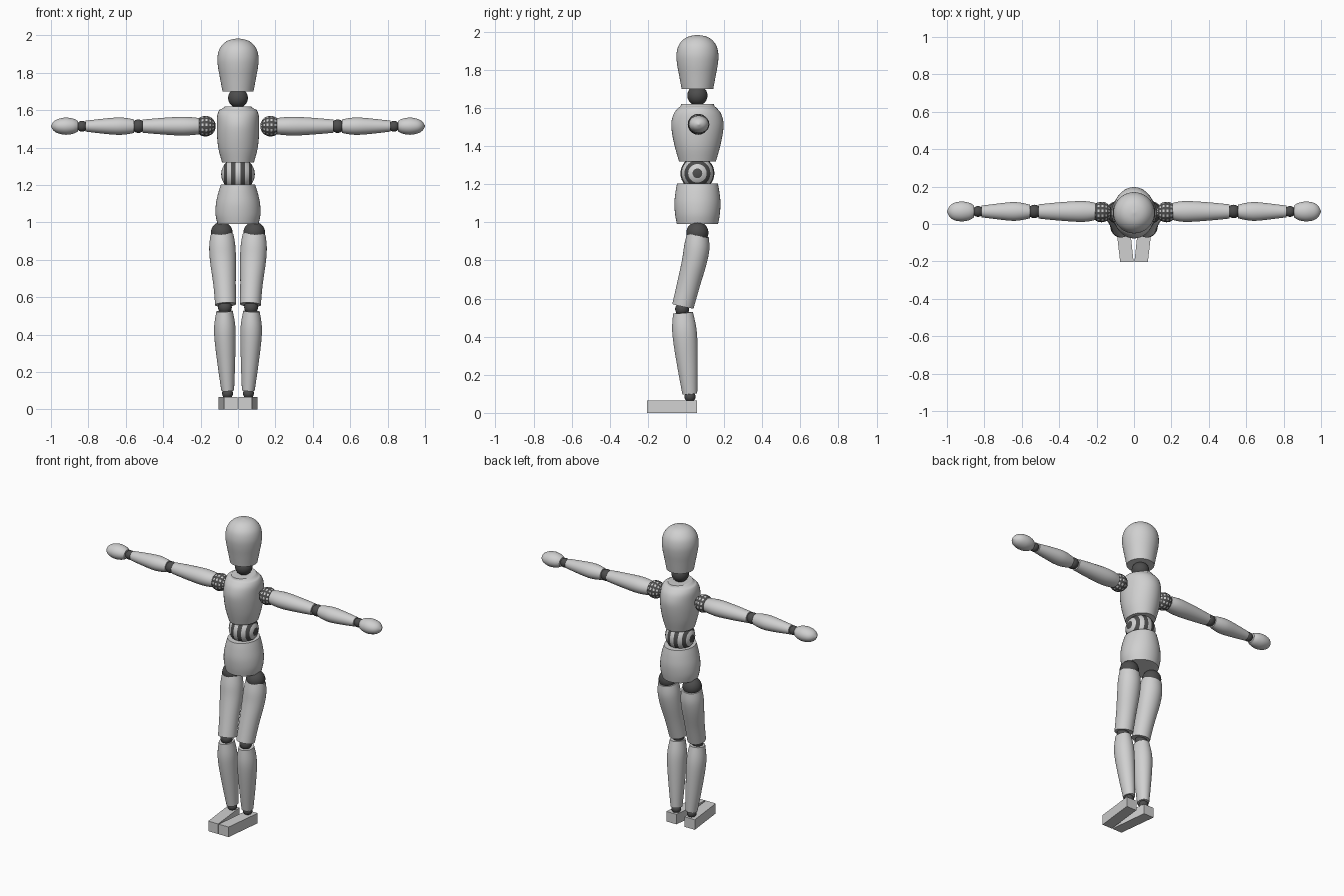
import bpy, bmesh, math
from mathutils import Vector, Matrix

if "Cube" in bpy.data.objects:
    bpy.data.objects.remove(bpy.data.objects["Cube"])


def material(name, v):
    m = bpy.data.materials.new(name)
    m.diffuse_color = (v, v, v, 1)
    m.use_nodes = True
    m.node_tree.nodes["Principled BSDF"].inputs["Base Color"].default_value = m.diffuse_color
    return m


LIGHT = material("light grey", 0.63)
DARK = material("dark grey", 0.075)


def finish(bm, name, mats, smooth=True):
    bmesh.ops.recalc_face_normals(bm, faces=bm.faces)
    me = bpy.data.meshes.new(name)
    bm.to_mesh(me)
    bm.free()
    ob = bpy.data.objects.new(name, me)
    bpy.context.collection.objects.link(ob)
    for m in mats:
        me.materials.append(m)
    if smooth:
        bpy.ops.object.select_all(action='DESELECT')
        ob.select_set(True)
        bpy.context.view_layer.objects.active = ob
        bpy.ops.object.shade_smooth_by_angle(angle=math.radians(40))
    return ob


def spline(a, b, c, d, t):
    return 0.5 * (2*b + (c-a)*t + (2*a-5*b+4*c-d)*t*t + (3*b-a-3*c+d)*t**3)


def turned(name, stations, segs=32, sub=4):
    """Turned wooden part through stations (x, y, z, radius_a, radius_b)."""
    p = [stations[0]] + list(stations) + [stations[-1]]
    rows = [[spline(*k, j / sub) for k in zip(*p[i:i+4])]
            for i in range(len(stations) - 1) for j in range(sub)]
    rows.append(list(stations[-1]))
    d = (Vector(stations[-1][:3]) - Vector(stations[0][:3])).normalized()
    u = Vector((1, 0, 0)) if abs(d.z) > 0.7 else Vector((0, 1, 0))
    u = (u - d * u.dot(d)).normalized()
    v = d.cross(u)
    bm = bmesh.new()
    rings = []
    for x, y, z, ra, rb in rows:
        rings.append([bm.verts.new(Vector((x, y, z))
                      + u * ra * math.cos(2*math.pi*i/segs)
                      + v * rb * math.sin(2*math.pi*i/segs)) for i in range(segs)])
    for a, b in zip(rings, rings[1:]):
        for i in range(segs):
            j = (i + 1) % segs
            bm.faces.new((a[i], a[j], b[j], b[i]))
    bm.faces.new(rings[0])
    bm.faces.new(rings[-1])
    return finish(bm, name, [LIGHT])


def ball(name, c, r, segs=24, rings=14, rule=None):
    """Joint ball with its poles on x; rule(ring, seg) is true on light faces."""
    bm = bmesh.new()
    bmesh.ops.create_uvsphere(bm, u_segments=segs, v_segments=rings, radius=r)
    if rule:
        for f in bm.faces:
            m = f.calc_center_median().normalized()
            ring = int(math.acos(max(-1, min(1, m.z))) / math.pi * rings)
            seg = int((math.atan2(m.y, m.x) % (2*math.pi)) / (2*math.pi) * segs)
            f.material_index = 1 if rule(ring, seg) else 0
    bm.transform(Matrix.Translation(c) @ Matrix.Rotation(math.pi/2, 4, 'Y'))
    return finish(bm, name, [DARK, LIGHT])


def column(name, y, rows):
    return turned(name, [(0, y, z, a, b) for z, a, b in rows], 40)


Y = 0.06
# head, neck, trunk
column("head", Y, [(1.70, .083, .083), (1.77, .096, .096), (1.83, .107, .107),
                   (1.88, .11, .11), (1.925, .1, .1), (1.957, .076, .076),
                   (1.975, .045, .045), (1.983, .003, .003)])
ball("neck_joint", (0, Y, 1.665), .053)
column("chest", Y, [(1.32, .085, .097), (1.39, .104, .117), (1.46, .112, .132),
                    (1.52, .113, .137), (1.57, .111, .124), (1.6, .1, .1),
                    (1.608, .085, .09), (1.62, .068, .086)])
ball("waist_joint", (0, Y, 1.257), .09, 32, 11, lambda r, s: r % 2 == 1)
column("pelvis", Y, [(.99, .109, .108), (1.04, .12, .117), (1.1, .118, .121),
                     (1.16, .105, .115), (1.203, .091, .107)])

AY, AZ = 0.067, 1.514
for s, side in ((-1, "right"), (1, "left")):
    # arm, turned along x
    def limb(name, rows):
        turned(f"{side}_{name}", [(s*x, AY, AZ, a, b) for x, a, b in rows])
    ball(f"{side}_shoulder_joint", (s*.174, AY - .003, AZ), .055, 24, 16,
         lambda r, q: r % 2 == 1 and q % 2 == 1)
    limb("upper_arm", [(.205, .045, .043), (.25, .054, .048), (.31, .055, .05),
                       (.42, .047, .043), (.51, .038, .035)])
    ball(f"{side}_elbow_joint", (s*.533, AY, AZ), .036)
    limb("forearm", [(.555, .036, .036), (.6, .046, .044), (.65, .05, .046),
                     (.73, .042, .039), (.815, .031, .029)])
    ball(f"{side}_wrist_joint", (s*.834, AY, AZ), .029)
    limb("hand", [(.856, .032, .028), (.88, .046, .04), (.92, .053, .046),
                  (.96, .047, .039), (.985, .03, .025), (1.0, .003, .003)])

    # leg
    def leg(name, rows):
        turned(f"{side}_{name}", [(s*x, y, z, a, b) for x, y, z, a, b in rows])
    ball(f"{side}_hip_joint", (s*.087, Y, .945), .058)
    leg("thigh", [(.086, .063, .932, .062, .058), (.084, .057, .87, .07, .067),
                  (.08, .043, .79, .069, .065), (.072, .012, .67, .06, .06),
                  (.066, -.016, .56, .056, .057)])
    ball(f"{side}_knee_joint", (s*.07, -.02, .545), .037)
    leg("shin", [(.072, -.016, .525, .044, .052), (.071, -.01, .45, .056, .063),
                 (.069, -.003, .37, .056, .063), (.062, .009, .23, .046, .052),
                 (.055, .02, .1, .034, .039)])
    ball(f"{side}_ankle_joint", (s*.056, .021, .085), .029)

    # wedge foot, toes turned in
    bm = bmesh.new()
    plan = [(.002, -.204), (.074, -.204), (.104, .057), (.03, .057)]
    f = bm.faces.new([bm.verts.new((s*x, y, 0)) for x, y in plan])
    top = bmesh.ops.extrude_face_region(bm, geom=[f])["geom"]
    bmesh.ops.translate(bm, vec=(0, 0, .066),
                        verts=[e for e in top if isinstance(e, bmesh.types.BMVert)])
    finish(bm, f"{side}_foot", [LIGHT], smooth=False)
